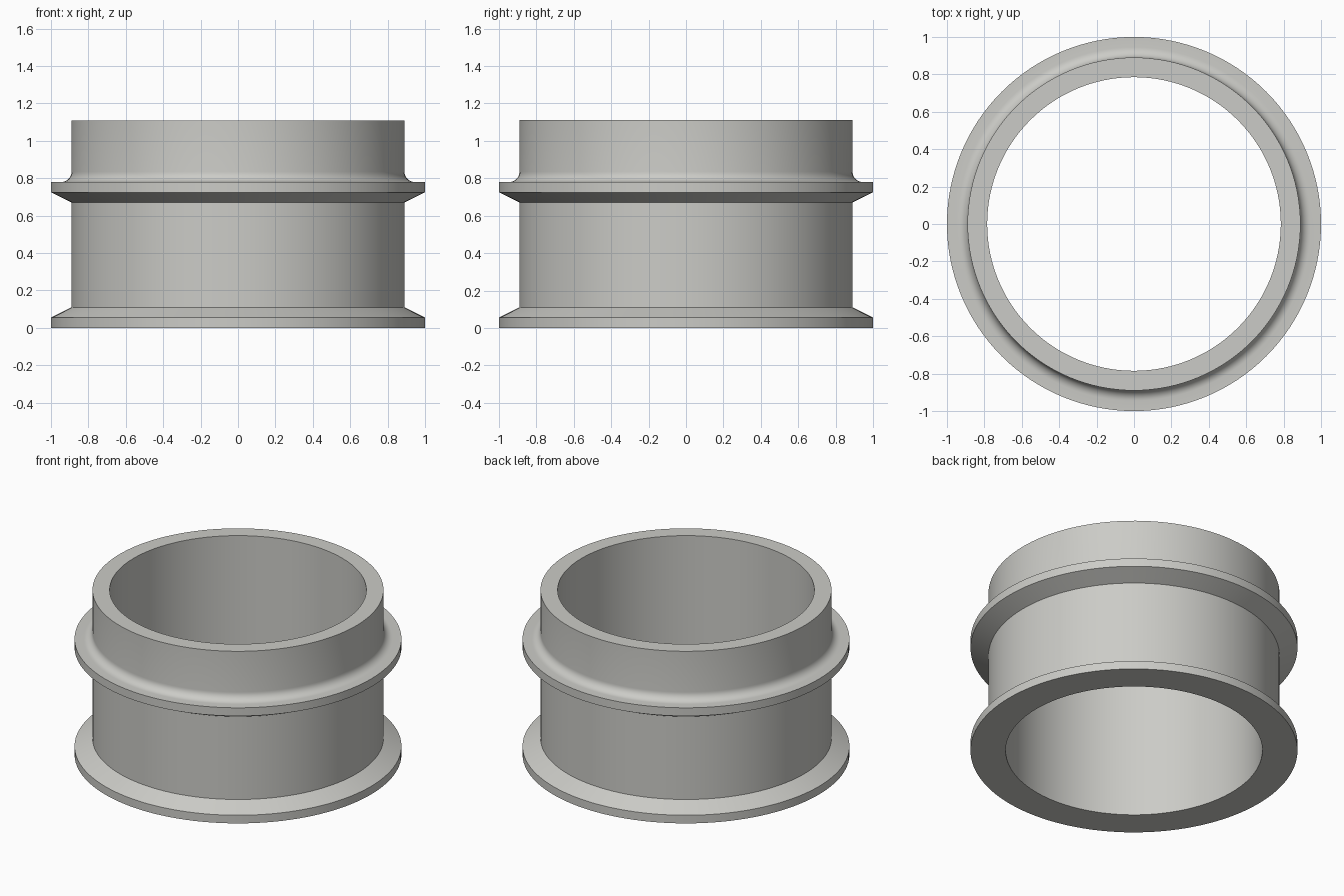
import bpy, bmesh, math

if "Cube" in bpy.data.objects:
    bpy.data.objects.remove(bpy.data.objects["Cube"])

SEGMENTS = 128
BORE, WALL, RIM = 0.785, 0.89, 1.0   # radii
FILLET = 0.055

# Cross-section (radius, height), counter-clockwise from the inner bottom edge
profile = [(BORE, 0), (RIM, 0), (RIM, 0.055), (WALL, 0.11),      # base flange
           (WALL, 0.67), (RIM, 0.725), (RIM, 0.78)]              # upper flange
# Concave fillet between the upper flange and the collar
for i in range(9):
    a = math.radians(270 - 90 * i / 8)
    profile.append((WALL + FILLET + FILLET * math.cos(a),
                    0.78 + FILLET + FILLET * math.sin(a)))
profile += [(WALL, 1.11), (BORE, 1.11)]                          # collar top

# Revolve the closed section into a ring
bm = bmesh.new()
verts = [bm.verts.new((r, 0, z)) for r, z in profile]
edges = [bm.edges.new((verts[i], verts[(i + 1) % len(verts)])) for i in range(len(verts))]
bmesh.ops.spin(bm, geom=verts + edges, cent=(0, 0, 0), axis=(0, 0, 1),
               angle=2 * math.pi, steps=SEGMENTS, use_merge=True)
bmesh.ops.remove_doubles(bm, verts=bm.verts, dist=1e-5)
bmesh.ops.recalc_face_normals(bm, faces=bm.faces)
mesh = bpy.data.meshes.new("flanged_ring")
bm.to_mesh(mesh)
bm.free()

ring = bpy.data.objects.new("flanged_ring", mesh)
bpy.context.collection.objects.link(ring)

# Plain warm grey
grey = bpy.data.materials.new("light_grey")
grey.diffuse_color = (0.60, 0.60, 0.57, 1)
grey.use_nodes = True
grey.node_tree.nodes["Principled BSDF"].inputs["Base Color"].default_value = grey.diffuse_color
mesh.materials.append(grey)

# Smooth round walls, crisp flange edges
bpy.context.view_layer.objects.active = ring
ring.select_set(True)
bpy.ops.object.shade_smooth_by_angle(angle=math.radians(30))
